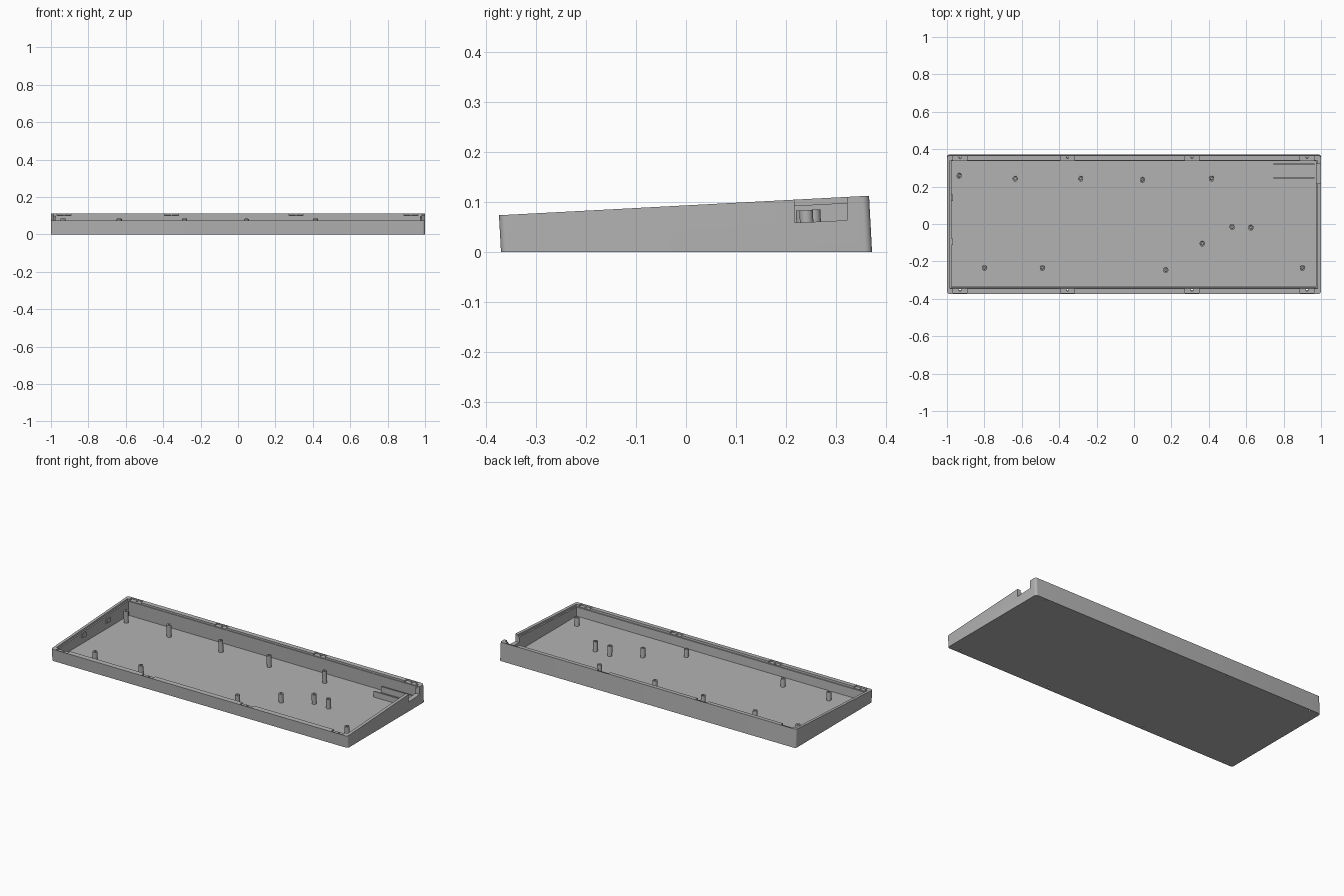
import bpy, bmesh, math
from mathutils import Matrix, Vector

cube = bpy.data.objects.get("Cube")
if cube:
    bpy.data.objects.remove(cube, do_unlink=True)

SLOPE = 0.0527
TILT = math.atan(SLOPE)
FLOOR = 0.01

grey = bpy.data.materials.new("case_grey")
grey.use_nodes = True
grey.diffuse_color = (0.45, 0.45, 0.45, 1)
grey.node_tree.nodes["Principled BSDF"].inputs["Base Color"].default_value = (0.45, 0.45, 0.45, 1)


def top(y):
    """Height of the sloping rim at depth y."""
    return 0.0927 + SLOPE * y


def finish(name, bm):
    bmesh.ops.recalc_face_normals(bm, faces=bm.faces)
    mesh = bpy.data.meshes.new(name)
    bm.to_mesh(mesh)
    bm.free()
    mesh.materials.append(grey)
    ob = bpy.data.objects.new(name, mesh)
    bpy.context.collection.objects.link(ob)
    return ob


def prism(name, x0, x1, profile, round_corners=0):
    """Side profile (y, z) extruded from x0 to x1."""
    bm = bmesh.new()
    face = bm.faces.new([bm.verts.new((x0, y, z)) for y, z in profile])
    ext = bmesh.ops.extrude_face_region(bm, geom=[face])
    moved = [g for g in ext["geom"] if isinstance(g, bmesh.types.BMVert)]
    bmesh.ops.translate(bm, verts=moved, vec=(x1 - x0, 0, 0))
    if round_corners:
        upright = [e for e in bm.edges
                   if abs((e.verts[0].co - e.verts[1].co).normalized().z) > 0.9]
        bmesh.ops.bevel(bm, geom=upright, offset=round_corners, segments=6,
                        profile=0.5, affect="EDGES")
    return finish(name, bm)


def sunk(y0, y1, depth):
    """Profile that reaches a given depth below the sloping rim."""
    def at(y, d):
        return (y + d * SLOPE, top(y) - d)
    return [at(y0, depth), at(y1, depth), at(y1, -0.05), at(y0, -0.05)]


def tube(name, x, y, drop, length, outer, inner=0):
    """Round post or pin square to the rim, ending a drop below it."""
    bm = bmesh.new()
    pts = [(inner, -length), (outer, -length), (outer, 0), (inner, 0)]
    vs = [bm.verts.new((r, 0, z)) for r, z in pts]
    es = [bm.edges.new((vs[i], vs[(i + 1) % 4])) for i in range(4 if inner else 3)]
    bmesh.ops.spin(bm, geom=vs + es, cent=(0, 0, 0), axis=(0, 0, 1),
                   angle=math.tau, steps=24, use_merge=True)
    bmesh.ops.remove_doubles(bm, verts=bm.verts, dist=1e-5)
    place = Matrix.Translation(Vector((x, y, top(y) - drop))) @ Matrix.Rotation(TILT, 4, "X")
    bmesh.ops.transform(bm, matrix=place, verts=bm.verts)
    return finish(name, bm)


def cut(target, cutter):
    bpy.context.view_layer.objects.active = target
    mod = target.modifiers.new("cut", "BOOLEAN")
    mod.operation = "DIFFERENCE"
    mod.solver = "EXACT"
    mod.object = cutter
    bpy.ops.object.modifier_apply(modifier=mod.name)
    bpy.data.objects.remove(cutter, do_unlink=True)


def smooth(ob):
    bpy.ops.object.select_all(action="DESELECT")
    ob.select_set(True)
    bpy.context.view_layer.objects.active = ob
    bpy.ops.object.shade_smooth_by_angle(angle=math.radians(30))


# Wedge-shaped tray with leaning front and back walls
case = prism("case", -1, 1, [(-0.37, 0), (0.372, 0), (0.366, 0.112), (-0.374, 0.073)], 0.014)
cut(case, prism("cavity", -0.975, 0.972,
                [(-0.333, FLOOR), (0.341, FLOOR), (0.333, 0.16), (-0.341, 0.16)]))
# Shallow step round the rim
cut(case, prism("rim_step", -0.983, 0.981, sunk(-0.344, 0.339, 0.012)))
# Cable opening through the right wall
cut(case, prism("cable_opening", 0.95, 1.05,
                [(0.217, 0.058), (0.322, 0.063), (0.322, 0.2), (0.217, 0.2)]))

# Recessed screw seats with holes through the tray
for x in (-0.93, -0.355, 0.31, 0.925):
    for y0, y1, hole_y in ((-0.37, -0.325, -0.356), (0.325, 0.363, 0.353)):
        cut(case, prism("seat", x - 0.038, x + 0.038, sunk(y0, y1, 0.009)))
        cut(case, tube("screw_hole", x, hole_y, -0.05, 0.3, 0.006))
smooth(case)

# Hollow posts standing on the floor
posts = [(-0.935, 0.255), (-0.635, 0.24), (-0.285, 0.24), (0.045, 0.233),
         (0.415, 0.24), (0.625, -0.022), (0.525, -0.018), (0.365, -0.108),
         (-0.8, -0.237), (-0.49, -0.237), (0.17, -0.248), (0.9, -0.237)]
for i, (x, y) in enumerate(posts):
    smooth(tube(f"post_{i + 1}", x, y, 0.022, top(y) - 0.026, 0.0135, 0.006))

# Pair of rails beside the cable opening
for name, y in (("front_rail", 0.246), ("back_rail", 0.32)):
    prism(name, 0.745, 0.965, [(y - 0.004, 0.006), (y + 0.004, 0.006),
                               (y + 0.004, 0.045), (y - 0.004, 0.045)])

# Small catches on the left wall
for name, y in (("back_catch", 0.14), ("front_catch", -0.095)):
    prism(name, -0.98, -0.969, [(y - 0.018, 0.045), (y + 0.018, 0.045),
                                (y + 0.018, 0.07), (y - 0.018, 0.07)])
